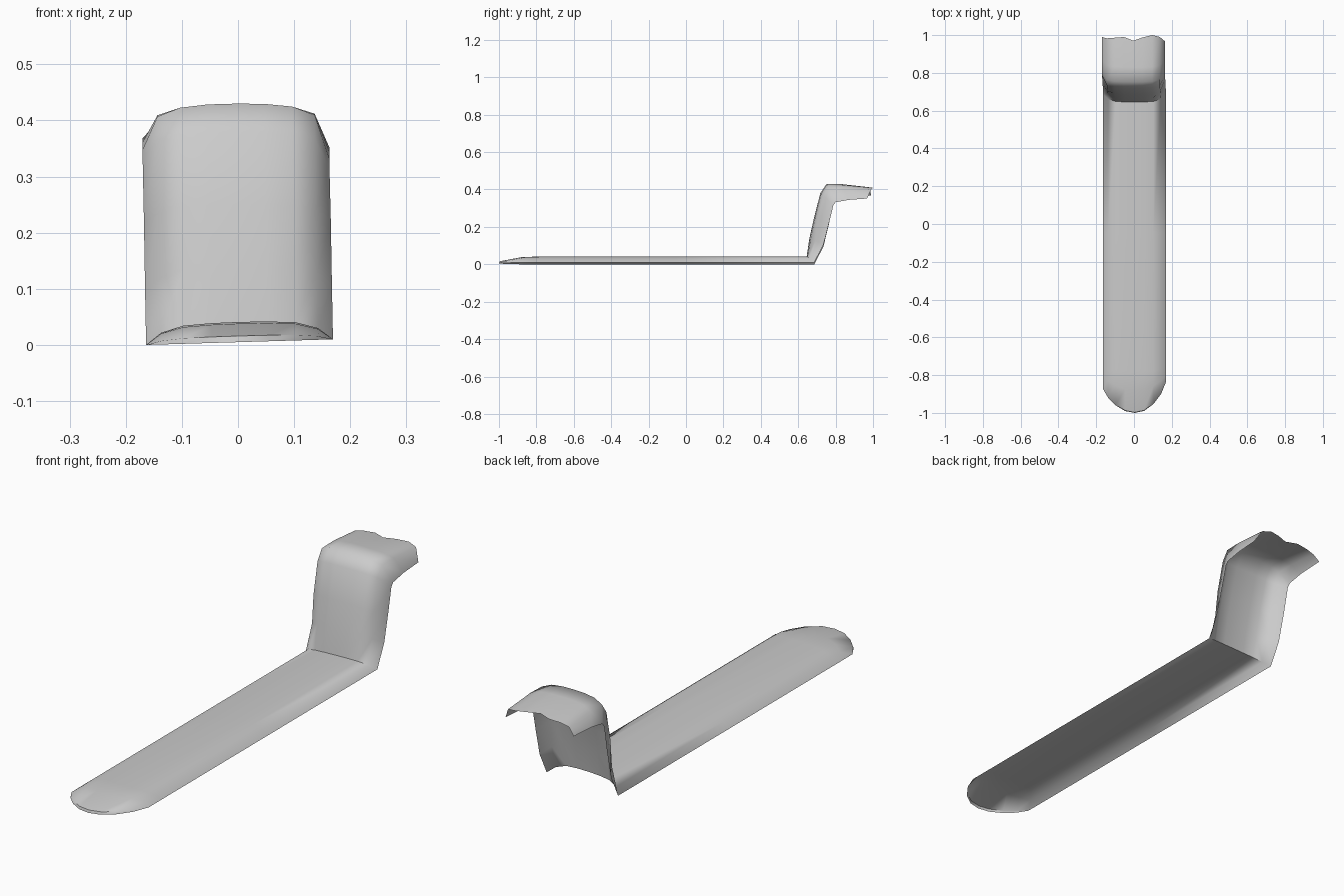
import bpy, bmesh

if "Cube" in bpy.data.objects:
    bpy.data.objects.remove(bpy.data.objects["Cube"])

# Half cross-section of the arched sheet: x positions from crown to edge
HALF_X = [0.0, 0.05, 0.1, 0.14, 0.1665]
ARCH = (0.0, 0.02, 0.1, 0.42, 1.0)
DEEP = (0.0, 0.01, 0.07, 0.24, 1.0)
TIP = (0.0, 0.07, 0.3, 0.62, 1.0)

# Stations along the strip: crown y, crown z, edge y, edge z, blend in y, blend in z
STATIONS = [
    (-1.0, 0.005, -0.855, 0.005, TIP, ARCH),
    (-0.997, 0.016, -0.85, 0.005, TIP, ARCH),
    (-0.88, 0.038, -0.80, 0.005, TIP, ARCH),
    (-0.78, 0.041, -0.75, 0.005, ARCH, ARCH),
    (-0.05, 0.041, -0.05, 0.005, ARCH, ARCH),
    (0.645, 0.041, 0.686, 0.005, ARCH, ARCH),
    (0.66, 0.14, 0.735, 0.10, ARCH, ARCH),
    (0.685, 0.25, 0.765, 0.22, DEEP, ARCH),
    (0.718, 0.38, 0.788, 0.325, DEEP, DEEP),
    (0.752, 0.43, 0.80, 0.34, DEEP, DEEP),
    (0.83, 0.429, 0.87, 0.353, DEEP, DEEP),
    (0.978, 0.411, 0.978, 0.36, DEEP, DEEP),
]
# Uneven rear lip, left to right
LIP = [0.012, 0.005, 0.008, 0.012, -0.008, 0.01, 0.022, 0.012, -0.010]


def make_strip():
    bm = bmesh.new()
    rows = []
    for s, (cy, cz, ey, ez, fy, fz) in enumerate(STATIONS):
        row = []
        for i in range(-4, 5):
            k = abs(i)
            x = HALF_X[k] * (1 if i > 0 else -1)
            y = cy + (ey - cy) * fy[k]
            z = cz + (ez - cz) * fz[k]
            if s == len(STATIONS) - 1:
                y += LIP[i + 4]
            if s < 2:
                y += 0.12 * x * fy[k]
            tilt = 0.03 if z < 0.2 else 0.01
            if z > 0.3 and k == 4:
                tilt = -0.05
            lean = 0.0035 - 0.007 * min(cz / 0.38, 1)
            row.append(bm.verts.new((x + lean, y, z + tilt * x)))
        rows.append(row)
    for a, b in zip(rows, rows[1:]):
        for i in range(8):
            bm.faces.new((a[i], a[i + 1], b[i + 1], b[i]))
    mesh = bpy.data.meshes.new("bent_strip")
    bm.to_mesh(mesh)
    bm.free()
    obj = bpy.data.objects.new("bent_strip", mesh)
    bpy.context.collection.objects.link(obj)
    return obj


# Single open sheet: flat tongue, upright and curled rear lip
strip = make_strip()
bpy.context.view_layer.objects.active = strip
strip.select_set(True)
bpy.ops.object.shade_smooth_by_angle(angle=1.0)
